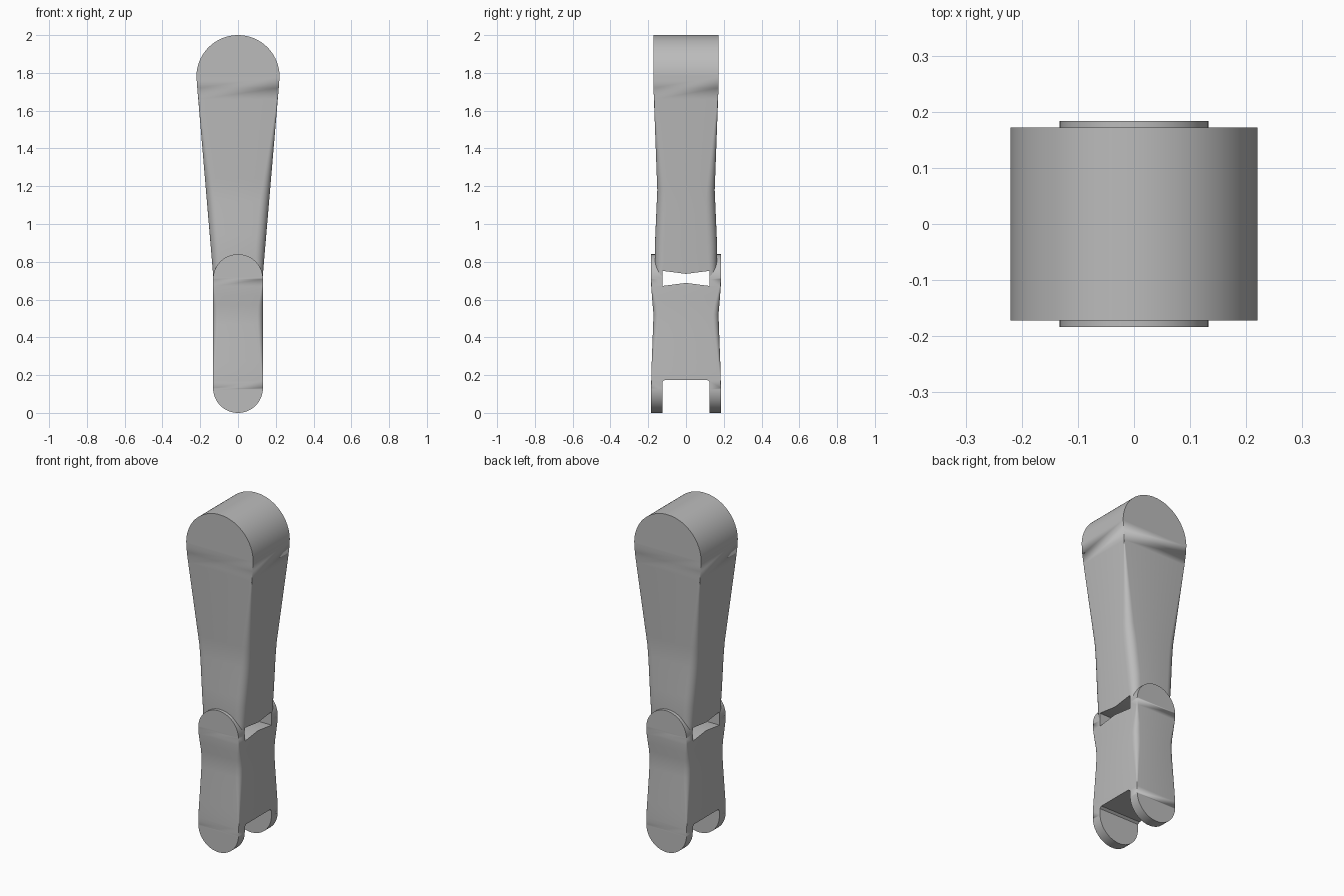
import bpy, bmesh, math

cube = bpy.data.objects.get("Cube")
if cube:
    bpy.data.objects.remove(cube, do_unlink=True)

grey = bpy.data.materials.new("plain grey")
grey.use_nodes = True
colour = (0.5, 0.5, 0.5, 1)
grey.diffuse_color = colour
grey.node_tree.nodes["Principled BSDF"].inputs["Base Color"].default_value = colour


def interpolate(keys, z):
    """Linear lookup in a short list of (z, value) keys, rising in z."""
    if z <= keys[0][0]:
        return keys[0][1]
    for (z0, a), (z1, b) in zip(keys, keys[1:]):
        if z <= z1:
            return a + (b - a) * (z - z0) / (z1 - z0)
    return keys[-1][1]


def section(width, depth, radius, steps=6):
    """Rounded rectangle outline given by half sizes."""
    radius = min(radius, width)
    points = []
    for corner, (sx, sy) in enumerate(((1, 1), (-1, 1), (-1, -1), (1, -1))):
        for i in range(steps + 1):
            a = math.pi / 2 * (corner + i / steps)
            points.append((sx * (width - radius) + radius * math.cos(a),
                           sy * (depth - radius) + radius * math.sin(a)))
    return points


def make_object(name, bm):
    bmesh.ops.recalc_face_normals(bm, faces=bm.faces)
    mesh = bpy.data.meshes.new(name)
    bm.to_mesh(mesh)
    bm.free()
    mesh.materials.append(grey)
    obj = bpy.data.objects.new(name, mesh)
    bpy.context.collection.objects.link(obj)
    return obj


def loft(name, stations, depth, radius):
    """Skin rounded sections through (z, half width) stations."""
    bm = bmesh.new()
    rings = []
    for z, w in stations:
        outline = section(w, interpolate(depth, z), interpolate(radius, z))
        rings.append([bm.verts.new((x, y, z)) for x, y in outline])
    for low, high in zip(rings, rings[1:]):
        for i in range(len(low)):
            j = (i + 1) % len(low)
            bm.faces.new((low[i], low[j], high[j], high[i]))
    if stations[0][1] > 0.01:
        bm.faces.new(rings[0])
    bmesh.ops.remove_doubles(bm, verts=bm.verts, dist=0.0001)
    return make_object(name, bm)


def cut(obj, profile):
    """Cut a y-z profile right through the part along x."""
    bm = bmesh.new()
    face = bm.faces.new([bm.verts.new((-0.5, y, z)) for y, z in profile])
    new = bmesh.ops.extrude_face_region(bm, geom=[face])["geom"]
    bmesh.ops.translate(bm, vec=(1, 0, 0),
                        verts=[v for v in new if isinstance(v, bmesh.types.BMVert)])
    cutter = make_object("cutter", bm)
    mod = obj.modifiers.new("slot", 'BOOLEAN')
    mod.operation = 'DIFFERENCE'
    mod.solver = 'EXACT'
    mod.object = cutter
    bpy.context.view_layer.objects.active = obj
    bpy.ops.object.modifier_apply(modifier=mod.name)
    bpy.data.objects.remove(cutter, do_unlink=True)


def smooth(obj):
    bpy.ops.object.select_all(action='DESELECT')
    obj.select_set(True)
    bpy.context.view_layer.objects.active = obj
    bpy.ops.object.shade_smooth_by_angle(angle=math.radians(35))


def round_end(centre, radius, sign, steps=24, start=0.0):
    """Half circle stations from the tip towards the centre."""
    return [(centre + sign * radius * math.cos(a), radius * math.sin(a))
            for a in (start + (math.pi / 2 - start) * i / steps for i in range(steps + 1))]


# Upper link: wide round head tapering to a waist and a forked foot
taper = [(0.70 + 0.06 * i, 0.129 + 0.0051 * i) for i in range(18)]
head = round_end(1.78, 0.22, 1)[::-1]
upper = loft("upper_link", taper + head,
             depth=[(0.7, 0.162), (0.88, 0.165), (1.18, 0.152), (1.72, 0.172)],
             radius=[(0.7, 0.035), (0.85, 0.05), (1.1, 0.05), (1.7, 0)])
cut(upper, [(-0.125, 0.752), (0, 0.736), (0.125, 0.752), (0.125, 0.5), (-0.125, 0.5)])
smooth(upper)

# Lower link: straight bar with round ears at both ends
bar = [(0.17 + 0.05 * i, 0.133) for i in range(11)]
lower = loft("lower_link",
             round_end(0.132, 0.132, -1) + bar + round_end(0.708, 0.132, 1)[::-1],
             depth=[(0.2, 0.184), (0.52, 0.172), (0.66, 0.184)],
             radius=[(0.15, 0), (0.45, 0.03), (0.55, 0.03), (0.7, 0)])
cut(lower, [(-0.125, 0.672), (0, 0.688), (0.125, 0.672), (0.125, 1), (-0.125, 1)])
cut(lower, [(-0.125, -0.1), (-0.125, 0.165), (-0.112, 0.175),
            (0.112, 0.175), (0.125, 0.165), (0.125, -0.1)])
smooth(lower)
